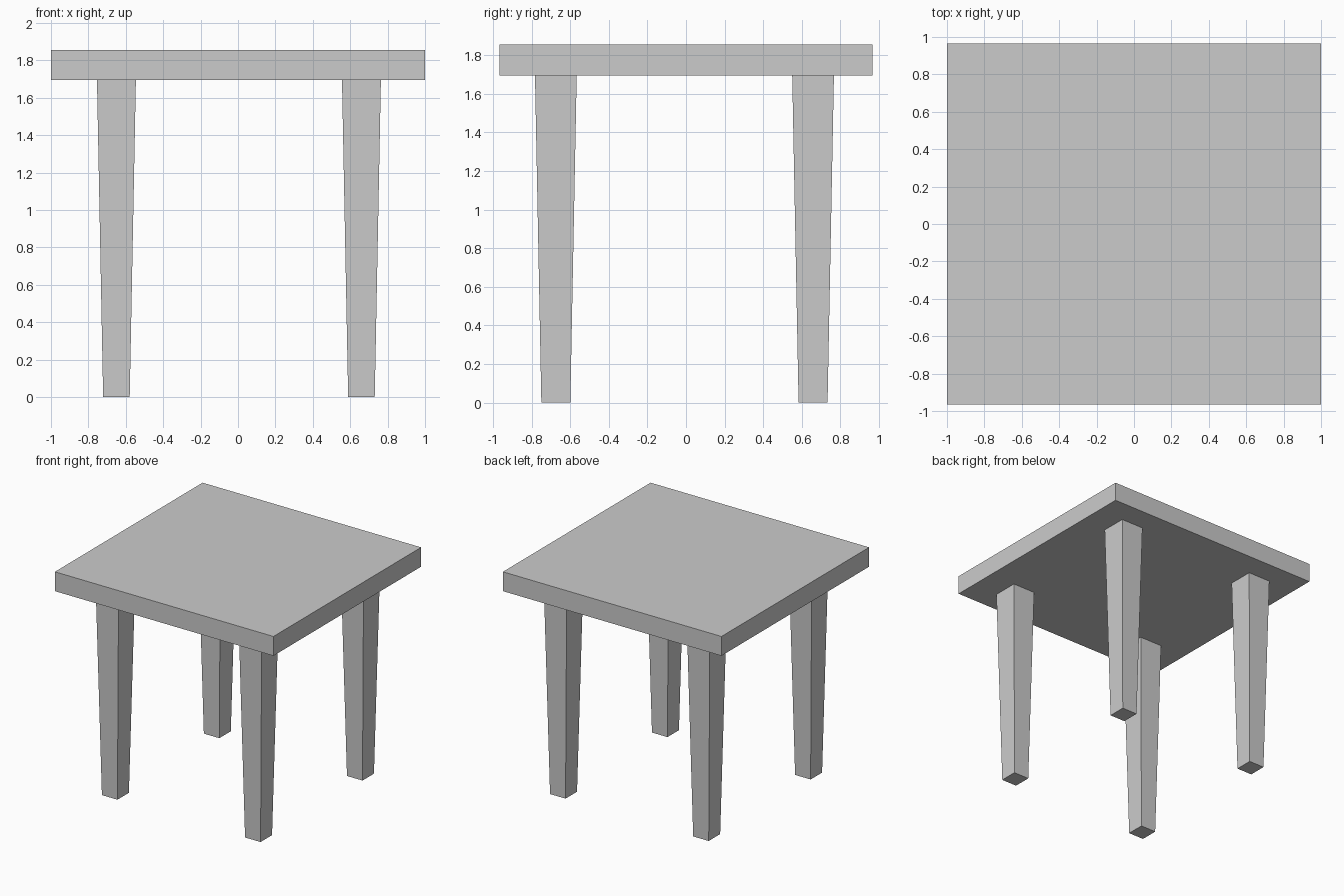
import bpy
import bmesh
from mathutils import Vector

if "Cube" in bpy.data.objects:
    bpy.data.objects.remove(bpy.data.objects["Cube"])

TOP_Z, UNDER_Z = 1.855, 1.695


def tapered_box(name, centre, low, high, z0, z1):
    """Box from z0 to z1 whose half sizes go from low to high."""
    bm = bmesh.new()
    bmesh.ops.create_cube(bm, size=2)
    for v in bm.verts:
        half, z = (high, z1) if v.co.z > 0 else (low, z0)
        v.co = Vector((v.co.x * half[0], v.co.y * half[1], z))
    mesh = bpy.data.meshes.new(name)
    bm.to_mesh(mesh)
    bm.free()
    obj = bpy.data.objects.new(name, mesh)
    obj.location = (centre[0], centre[1], 0)
    bpy.context.collection.objects.link(obj)
    return obj


# Square slab top
tapered_box("tabletop", (0, 0), (1.0, 0.965), (1.0, 0.965), UNDER_Z, TOP_Z)

# Four legs, narrowing towards the floor
for side, x in (("left", -0.65), ("right", 0.66)):
    for end, y in (("front", -0.674), ("back", 0.658)):
        tapered_box(f"{end}_{side}_leg", (x, y),
                    (0.071, 0.075), (0.104, 0.108), 0, UNDER_Z)
